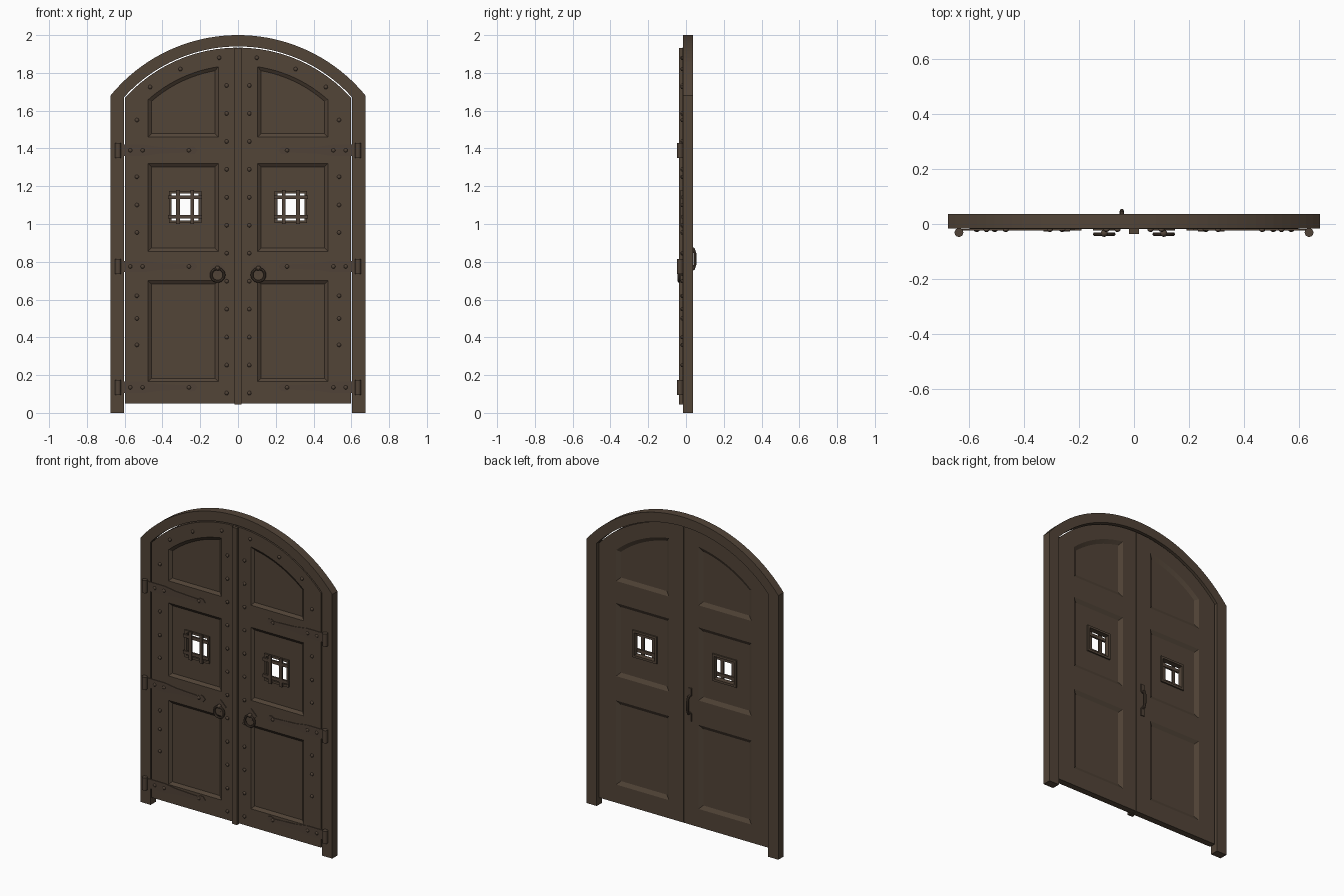
import bpy, bmesh, math
from mathutils import Matrix, Vector

if "Cube" in bpy.data.objects:
    bpy.data.objects.remove(bpy.data.objects["Cube"])


def material(name, rgb):
    m = bpy.data.materials.new(name)
    m.use_nodes = True
    m.diffuse_color = (*rgb, 1)
    m.node_tree.nodes["Principled BSDF"].inputs["Base Color"].default_value = (*rgb, 1)
    return m


WOOD = material("dark brown wood", (0.084, 0.058, 0.039))
IRON = material("brown iron", (0.080, 0.055, 0.038))

ARCH_Z = 1.128                 # centre height of all the arches
FRONT, BACK = -0.019, 0.022    # faces of the door leaves


def finish(name, bm, mat, mirror=False, smooth=False):
    bmesh.ops.recalc_face_normals(bm, faces=bm.faces)
    me = bpy.data.meshes.new(name)
    bm.to_mesh(me)
    bm.free()
    me.materials.append(mat)
    ob = bpy.data.objects.new(name, me)
    bpy.context.collection.objects.link(ob)
    if smooth:
        bpy.ops.object.select_all(action="DESELECT")
        ob.select_set(True)
        bpy.context.view_layer.objects.active = ob
        bpy.ops.object.shade_smooth_by_angle(angle=math.radians(40))
    if mirror:
        ob.modifiers.new("Mirror", "MIRROR").use_mirror_merge = False
    return ob


def loft(bm, sections):
    """Join (y, outline) sections into one closed solid."""
    rings = [[bm.verts.new((x, y, z)) for x, z in pts] for y, pts in sections]
    n = len(rings[0])
    for a, b in zip(rings, rings[1:]):
        for i in range(n):
            j = (i + 1) % n
            bm.faces.new((a[i], a[j], b[j], b[i]))
    bm.faces.new(rings[0])
    bm.faces.new(rings[-1])


def box(bm, x0, x1, y0, y1, z0, z1):
    loft(bm, [(y, [(x0, z0), (x1, z0), (x1, z1), (x0, z1)]) for y in (y0, y1)])


def arc(r, x0, x1, n=24):
    a0, a1 = math.asin(x0 / r), math.asin(x1 / r)
    angles = [a0 + (a1 - a0) * i / n for i in range(n + 1)]
    return [(r * math.sin(a), ARCH_Z + r * math.cos(a)) for a in angles]


def panel(x0, x1, z0, top, inset, arched):
    """Outline of a panel; top is a height, or a radius when arched."""
    x0, x1, z0, top = x0 + inset, x1 - inset, z0 + inset, top - inset
    upper = arc(top, x1, x0, 12) if arched else [(x1, top), (x0, top)]
    return [(x0, z0), (x1, z0)] + upper


# Arched frame with two posts
bm = bmesh.new()
outline = ([(-0.675, 0)] + arc(0.872, -0.675, 0.675, 40) + [(0.675, 0), (0.603, 0)]
           + arc(0.812, 0.603, -0.603, 40) + [(-0.603, 0)])
loft(bm, [(-0.017, outline), (0.036, outline)])
finish("arched_frame", bm, WOOD)

# Door leaves with sunk panels on both sides and a window hole
bm = bmesh.new()
outline = panel(0.002, 0.597, 0.05, 0.806, 0, True)
loft(bm, [(FRONT, outline), (BACK, outline)])
leaves = finish("door_leaves", bm, WOOD)

WX, WZ = 0.28, 1.09
bm = bmesh.new()
for z0, top, arched in ((0.165, 0.70, False), (0.855, 1.32, False), (1.46, 0.712, True)):
    for face, depth, inset in ((FRONT, 0.013, 0.018), (BACK, -0.013, 0.024)):
        loft(bm, [(face + depth * t, panel(0.104, 0.476, z0, top, inset * t, arched))
                  for t in (-0.2, 1)])
cutter = finish("panel_cutter", bm, WOOD)
bm = bmesh.new()
box(bm, WX - 0.08, WX + 0.08, -0.1, 0.1, WZ - 0.08, WZ + 0.08)
hole = finish("window_cutter", bm, WOOD)
bpy.context.view_layer.objects.active = leaves
for tool in (cutter, hole):
    mod = leaves.modifiers.new("Cut", "BOOLEAN")
    mod.operation, mod.object, mod.solver = "DIFFERENCE", tool, "EXACT"
    bpy.ops.object.modifier_apply(modifier=mod.name)
    bpy.data.objects.remove(tool)
leaves.modifiers.new("Mirror", "MIRROR").use_mirror_merge = False

# Cover strip over the meeting edges
bm = bmesh.new()
box(bm, -0.018, 0.018, -0.037, FRONT + 0.002, 0.045, 1.932)
finish("centre_strip", bm, WOOD)

# Window surrounds
bm = bmesh.new()
for s in (-1, 1):
    a, b = sorted((s * 0.072, s * 0.086))
    box(bm, WX + a, WX + b, -0.016, 0.018, WZ - 0.086, WZ + 0.086)
    box(bm, WX - 0.072, WX + 0.072, -0.016, 0.018, WZ + a, WZ + b)
finish("window_surrounds", bm, WOOD, mirror=True)

# Window grilles
bm = bmesh.new()
for s in (-1, 1):
    c = s * 0.038
    box(bm, WX + c - 0.01, WX + c + 0.01, -0.028, -0.016, WZ - 0.09, WZ + 0.09)
    c = s * 0.052
    box(bm, WX - 0.09, WX + 0.09, -0.024, -0.012, WZ + c - 0.01, WZ + c + 0.01)
finish("window_grilles", bm, IRON, mirror=True)

# Strap hinges: tapering plates with a rounded tip, and upright knuckles
HINGE_Z = (0.135, 0.775, 1.39)
straps, knuckles = bmesh.new(), bmesh.new()
for hz in HINGE_Z:
    upper = [(0.625, 0.03), (0.50, 0.03), (0.42, 0.018), (0.27, 0.011),
             (0.25, 0.021), (0.23, 0.018)]
    pts = upper + [(0.215, 0)] + [(x, -z) for x, z in reversed(upper)]
    pts = [(x, hz + z) for x, z in pts]
    loft(straps, [(FRONT - 0.004, pts), (FRONT + 0.001, pts)])
    bmesh.ops.create_cone(knuckles, cap_ends=True, segments=16, radius1=0.016,
                          radius2=0.016, depth=0.08,
                          matrix=Matrix.Translation((0.635, -0.031, hz)))
finish("hinge_straps", straps, IRON, mirror=True)
finish("hinge_knuckles", knuckles, IRON, mirror=True, smooth=True)

# Domed studs along the stiles, the arch and the straps
spots = [(0.06, 0.105 + 0.148 * i) for i in range(12)]
spots += [(0.535, z) for z in (0.36, 0.5, 0.62, 0.955, 1.1, 1.25, 1.55)]
spots += [(0.10, 1.88), (0.305, 1.82), (0.465, 1.725)]
spots += [(x, z) for z in HINGE_Z for x in (0.26, 0.505, 0.57)]
bm = bmesh.new()
for x, z in spots:
    bmesh.ops.create_uvsphere(bm, u_segments=10, v_segments=6, radius=0.011,
                              matrix=Matrix.Translation((x, FRONT - 0.002, z))
                              @ Matrix.Diagonal((1, 0.75, 1, 1)))
finish("studs", bm, IRON, mirror=True, smooth=True)


def tube(bm, path, radius, closed=False, sides=8):
    """Round bar that follows a path lying in one plane."""
    n = len(path)
    path = [Vector(p) for p in path]
    normal = (path[1] - path[0]).cross(path[2] - path[0]).normalized()
    rings = []
    for i, p in enumerate(path):
        nxt = path[(i + 1) % n] if closed else path[min(i + 1, n - 1)]
        prv = path[i - 1] if closed else path[max(i - 1, 0)]
        side = (nxt - prv).normalized().cross(normal)
        angles = [2 * math.pi * k / sides for k in range(sides)]
        rings.append([bm.verts.new(p + radius * (math.cos(a) * side + math.sin(a) * normal))
                      for a in angles])
    for i in range(n if closed else n - 1):
        a, b = rings[i], rings[(i + 1) % n]
        for k in range(sides):
            m = (k + 1) % sides
            bm.faces.new((a[k], a[m], b[m], b[k]))
    if not closed:
        bm.faces.new(rings[0])
        bm.faces.new(rings[-1])


# Ring pulls hanging from diamond plates
KX, KZ = 0.108, 0.73
bm = bmesh.new()
angles = [2 * math.pi * i / 28 for i in range(28)]
tube(bm, [(KX + 0.034 * math.cos(a), -0.037, KZ + 0.034 * math.sin(a)) for a in angles],
     0.007, closed=True)
bmesh.ops.create_uvsphere(bm, u_segments=12, v_segments=8, radius=0.013,
                          matrix=Matrix.Translation((KX, -0.034, KZ + 0.036)))
finish("ring_pulls", bm, IRON, mirror=True, smooth=True)
bm = bmesh.new()
diamond = [(KX - 0.04, 0.765), (KX, 0.725), (KX + 0.04, 0.765), (KX, 0.805)]
loft(bm, [(FRONT - 0.005, diamond), (FRONT + 0.001, diamond)])
finish("ring_plates", bm, IRON, mirror=True)

# Bowed pull handle on the back
bm = bmesh.new()
path = [(0.02, 0.76), (0.04, 0.762), (0.047, 0.785), (0.047, 0.845), (0.04, 0.868), (0.02, 0.87)]
tube(bm, [(-0.044, y, z) for y, z in path], 0.008)
for z in (0.735, 0.895):
    box(bm, -0.056, -0.032, BACK - 0.002, BACK + 0.006, z - 0.025, z + 0.025)
finish("back_handle", bm, IRON, smooth=True)
